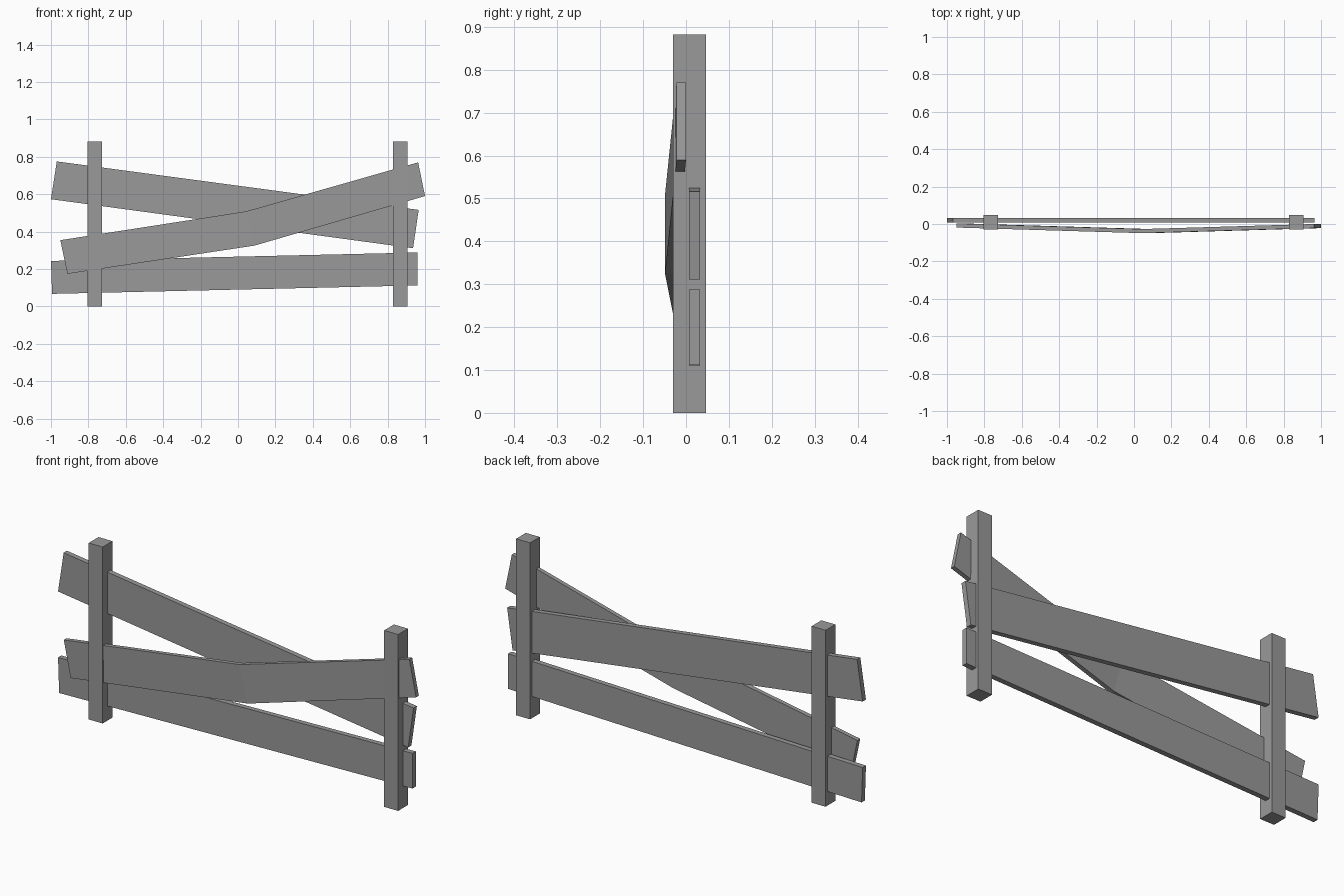
import bpy
import bmesh
from mathutils import Vector

cube = bpy.data.objects.get("Cube")
if cube:
    bpy.data.objects.remove(cube, do_unlink=True)

GREY = (0.32, 0.32, 0.32, 1.0)
wood = bpy.data.materials.new("weathered_grey")
wood.use_nodes = True
wood.diffuse_color = GREY
wood.node_tree.nodes["Principled BSDF"].inputs["Base Color"].default_value = GREY


def plank(name, stations, thickness):
    """Flat board through stations of (top x, top z, bottom x, bottom z, front y)."""
    bm = bmesh.new()
    rings = []
    for tx, tz, bx, bz, y in stations:
        back = y + thickness
        corners = [(tx, y, tz), (bx, y, bz), (bx, back, bz), (tx, back, tz)]
        rings.append([bm.verts.new(Vector(c)) for c in corners])
    for a, b in zip(rings, rings[1:]):
        for i in range(4):
            j = (i + 1) % 4
            bm.faces.new((a[i], a[j], b[j], b[i]))
    bm.faces.new(rings[0])
    bm.faces.new(rings[-1])
    bmesh.ops.recalc_face_normals(bm, faces=bm.faces)
    mesh = bpy.data.meshes.new(name)
    bm.to_mesh(mesh)
    bm.free()
    mesh.materials.append(wood)
    obj = bpy.data.objects.new(name, mesh)
    bpy.context.collection.objects.link(obj)


# Upright posts
HEIGHT, HALF = 0.882, 0.0385
for name, x in (("right_post", -0.766), ("left_post", 0.868)):
    plank(name, [(x - HALF, HEIGHT, x - HALF, 0, -0.03),
                 (x + HALF, HEIGHT, x + HALF, 0, -0.03)], 2 * HALF)

# Straight rails running through the posts
plank("upper_rail", [(-0.969, 0.775, -1.0, 0.573, 0.007),
                     (0.966, 0.516, 0.936, 0.311, 0.007)], 0.026)
plank("lower_rail", [(-1.0, 0.243, -0.994, 0.067, 0.007),
                     (0.96, 0.288, 0.96, 0.112, 0.007)], 0.026)

# Diagonal board, bowed forward in the middle
plank("bent_board", [(-0.95, 0.354, -0.912, 0.174, -0.019),
                     (0.043, 0.508, 0.088, 0.325, -0.049),
                     (0.963, 0.77, 1.0, 0.59, -0.022)], 0.022)
